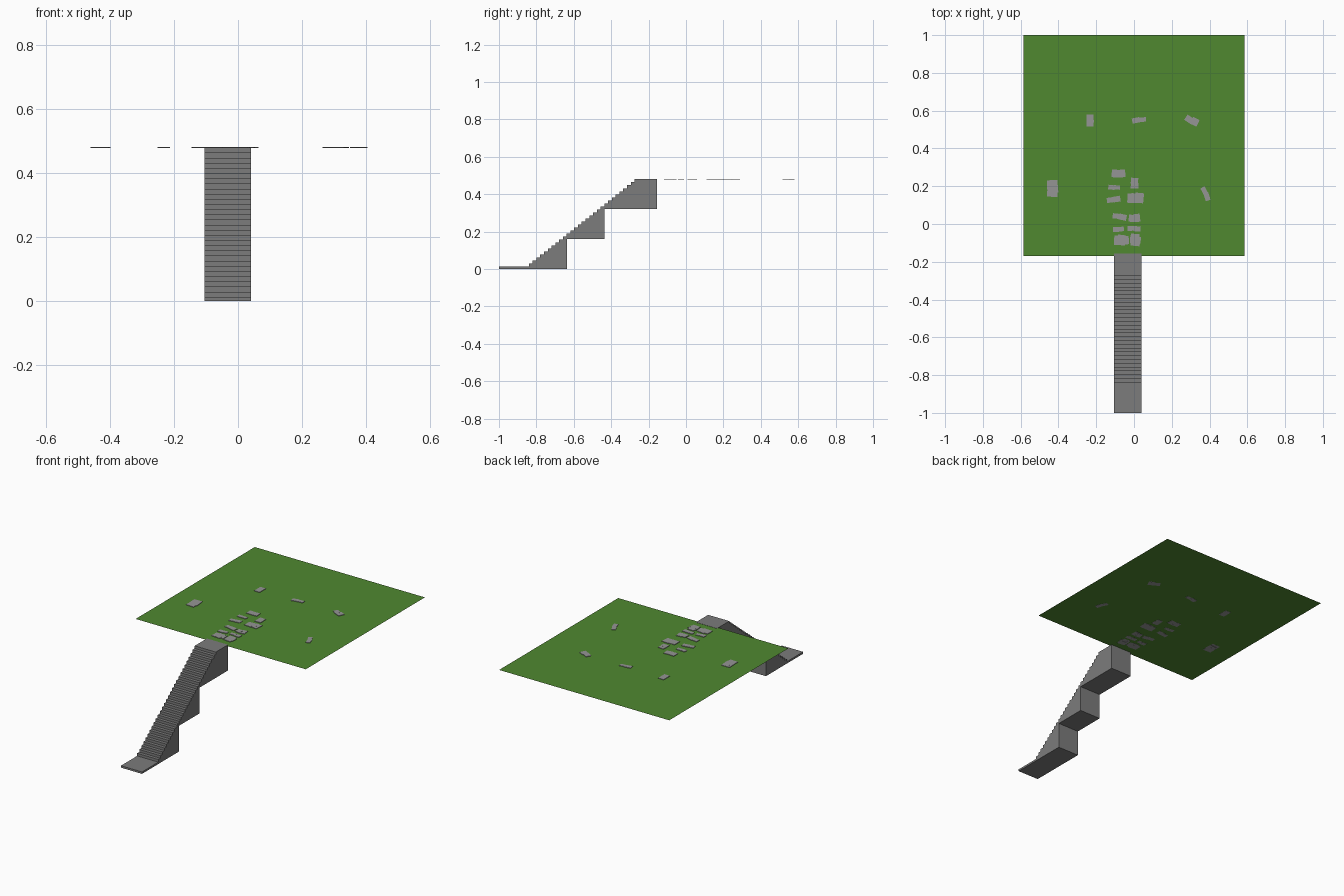
import bpy, bmesh, math, random
from mathutils import Matrix, Vector

if "Cube" in bpy.data.objects:
    bpy.data.objects.remove(bpy.data.objects["Cube"])

random.seed(4)


def material(name, rgb):
    m = bpy.data.materials.new(name)
    m.diffuse_color = (*rgb, 1)
    m.use_nodes = True
    m.node_tree.nodes["Principled BSDF"].inputs["Base Color"].default_value = m.diffuse_color
    return m


def add_object(name, bm, mat):
    bmesh.ops.recalc_face_normals(bm, faces=bm.faces)
    mesh = bpy.data.meshes.new(name)
    bm.to_mesh(mesh)
    bm.free()
    ob = bpy.data.objects.new(name, mesh)
    bpy.context.collection.objects.link(ob)
    mesh.materials.append(mat)
    return ob


grass = material("grass", (0.08, 0.25, 0.03))
concrete = material("concrete", (0.2, 0.2, 0.2))
paving = material("paving", (0.3, 0.3, 0.3))

TOP = 0.48

# Lawn: single flat sheet
bm = bmesh.new()
bmesh.ops.create_grid(bm, x_segments=1, y_segments=1, size=0.585,
                      matrix=Matrix.Translation((0, 0.415, TOP - 0.0012)))
lawn = add_object("lawn", bm, grass)
# the sheet must face up
if lawn.data.polygons[0].normal.z < 0:
    lawn.data.flip_normals()

# Staircase: side profile in (y, z), extruded across x
steps, slab = 29, 0.012
rise = (TOP - slab) / steps
run = (0.84 - 0.275) / (steps - 1)
profile = [(-1.0, 0.0), (-1.0, slab)]
for i in range(steps):
    y, z = -0.84 + i * run, slab + i * rise
    profile += [(y, z), (y, z + rise)]
# landing end, then the stepped underside of the three flights
profile += [(-0.155, TOP), (-0.155, 0.32), (-0.437, 0.32),
            (-0.437, 0.16), (-0.635, 0.16), (-0.635, 0.0)]
bm = bmesh.new()
face = bm.faces.new([bm.verts.new((-0.105, y, z)) for y, z in profile])
ext = bmesh.ops.extrude_face_region(bm, geom=[face])
bmesh.ops.translate(bm, vec=(0.145, 0, 0),
                    verts=[v for v in ext["geom"] if isinstance(v, bmesh.types.BMVert)])
add_object("staircase", bm, concrete)


# Paving clusters: a few overlapping thin slabs on the lawn
def paving_cluster(name, x, y, w, d, angle):
    bm = bmesh.new()
    place = Matrix.Translation((x, y, TOP)) @ Matrix.Rotation(math.radians(angle), 4, 'Z')
    long_x = w >= d
    count = 3 if min(w, d) > 0.05 else 2
    for k in range(count):
        t = k / (count - 1) - 0.5
        cw, cd = (w * 0.54, d * random.uniform(0.75, 0.95)) if long_x else \
                 (w * random.uniform(0.75, 0.95), d * 0.54)
        off = Vector((t * (w - cw), random.uniform(-.06, .06) * d, 0)) if long_x else \
            Vector((random.uniform(-.06, .06) * w, t * (d - cd), 0))
        twist = Matrix.Rotation(math.radians(random.uniform(-7, 7)), 4, 'Z')
        h = 0.004 - 0.0004 * k
        bmesh.ops.create_cube(bm, size=1, matrix=place @ Matrix.Translation(off) @ twist
                              @ Matrix.Diagonal((cw, cd, h, 1)))
    add_object(name, bm, paving)


clusters = [  # x, y, width, depth, angle
    (-0.230, 0.548, 0.048, 0.062, 0), (0.027, 0.550, 0.074, 0.030, 8),
    (0.306, 0.548, 0.072, 0.042, -30), (-0.430, 0.188, 0.060, 0.088, 0),
    (0.380, 0.160, 0.030, 0.076, 22), (-0.082, 0.267, 0.072, 0.044, 0),
    (0.003, 0.216, 0.044, 0.056, 0), (-0.105, 0.193, 0.062, 0.030, 0),
    (-0.108, 0.130, 0.072, 0.032, 10), (0.008, 0.135, 0.086, 0.062, 0),
    (-0.076, 0.040, 0.074, 0.036, -10), (0.002, 0.030, 0.060, 0.048, 0),
    (-0.082, -0.030, 0.058, 0.030, 5), (0.000, -0.025, 0.070, 0.030, 0),
    (-0.066, -0.084, 0.078, 0.058, 0), (0.008, -0.084, 0.060, 0.064, 0),
]
for n, c in enumerate(clusters):
    paving_cluster(f"paving_stones_{n + 1}", *c)
